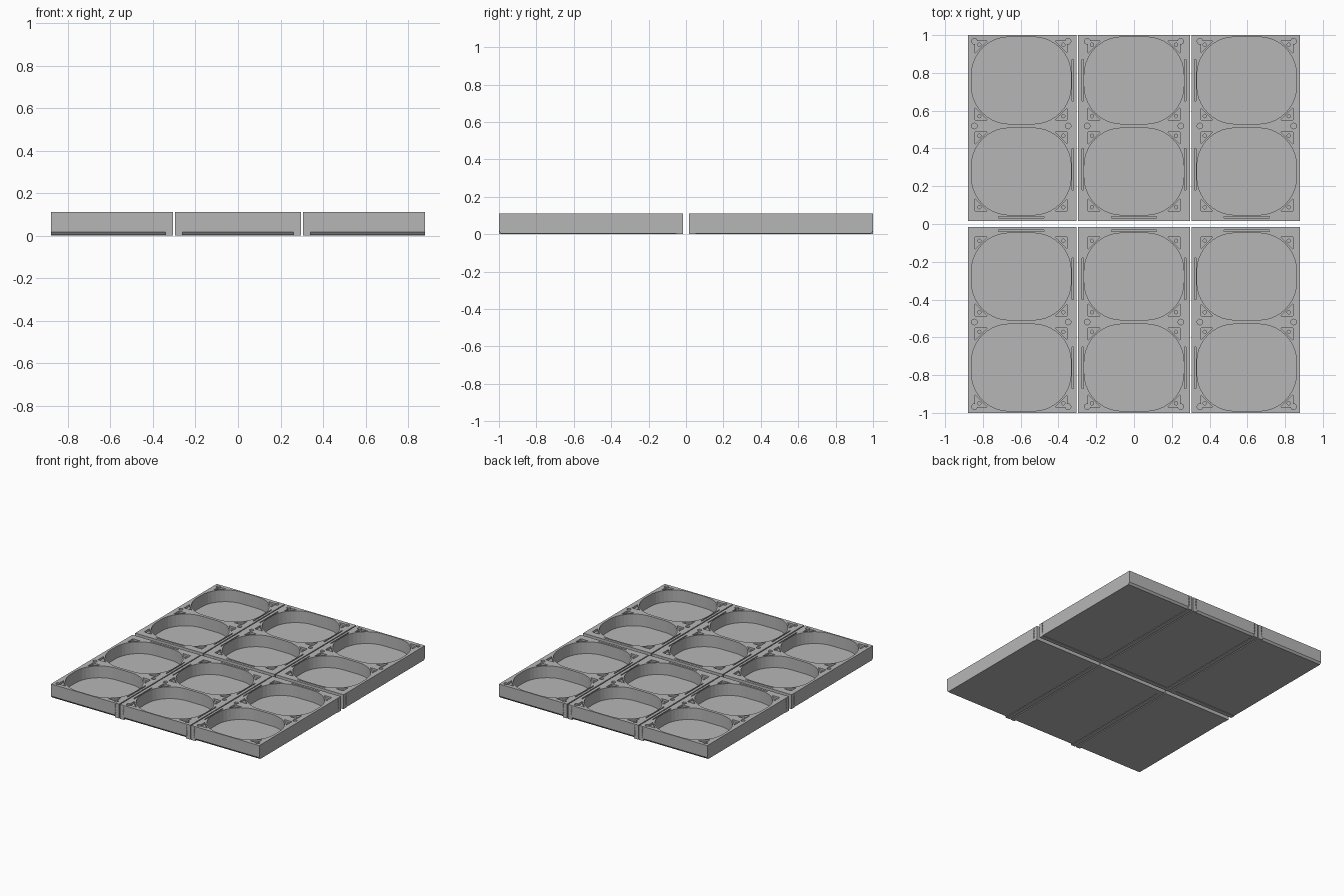
import bpy, bmesh, math

old = bpy.data.objects.get("Cube")
if old:
    bpy.data.objects.remove(old, do_unlink=True)

grey = bpy.data.materials.new("plain grey")
grey.use_nodes = True
COLOR = (0.47, 0.47, 0.47, 1)
grey.diffuse_color = COLOR
grey.node_tree.nodes["Principled BSDF"].inputs["Base Color"].default_value = COLOR

H = 0.11          # tray height
GAP = 0.016       # half gap between the two rows
FLOOR = 0.02
RADIUS = 0.2      # pocket corner radius


def prism(bm, pts, z0, z1):
    """Closed vertical prism over a counter-clockwise outline."""
    low = [bm.verts.new((x, y, z0)) for x, y in pts]
    top = [bm.verts.new((x, y, z1)) for x, y in pts]
    bm.faces.new(low[::-1])
    bm.faces.new(top)
    n = len(pts)
    for i in range(n):
        j = (i + 1) % n
        bm.faces.new((low[i], low[j], top[j], top[i]))


def box(bm, x0, x1, y0, y1, z0, z1):
    prism(bm, [(x0, y0), (x1, y0), (x1, y1), (x0, y1)], z0, z1)


def circle(cx, cy, r, n=16):
    return [(cx + r * math.cos(2 * math.pi * i / n),
             cy + r * math.sin(2 * math.pi * i / n)) for i in range(n)]


def rounded(cx, cy, w, h, r, steps=10):
    pts = []
    for q, (sx, sy) in enumerate([(1, 1), (-1, 1), (-1, -1), (1, -1)]):
        for i in range(steps + 1):
            a = (q + i / steps) * math.pi / 2
            pts.append((cx + sx * (w / 2 - r) + r * math.cos(a),
                        cy + sy * (h / 2 - r) + r * math.sin(a)))
    return pts


def make(name, bm):
    bmesh.ops.recalc_face_normals(bm, faces=bm.faces)
    mesh = bpy.data.meshes.new(name)
    bm.to_mesh(mesh)
    bm.free()
    mesh.materials.append(grey)
    ob = bpy.data.objects.new(name, mesh)
    bpy.context.collection.objects.link(ob)
    return ob


def cut(ob, bm):
    """Subtract the prisms in bm from an object."""
    cutter = make("cutter", bm)
    cutter.hide_render = True
    mod = ob.modifiers.new("cut", 'BOOLEAN')
    mod.operation = 'DIFFERENCE'
    mod.solver = 'EXACT'
    mod.object = cutter
    bpy.context.view_layer.objects.active = ob
    bpy.ops.object.modifier_apply(modifier=mod.name)
    bpy.data.objects.remove(cutter, do_unlink=True)


def tray_body(name, x0, x1, row):
    """Block whose outer bottom edge is chamfered."""
    bm = bmesh.new()
    profile = [(GAP, 0.003), (0.988, 0.003), (1, 0.018), (1, H), (GAP, H)]
    ends = [[bm.verts.new((x, row * y, z)) for y, z in profile] for x in (x0, x1)]
    n = len(profile)
    bm.faces.new(ends[0])
    bm.faces.new(ends[1][::-1])
    for i in range(n):
        j = (i + 1) % n
        bm.faces.new((ends[0][i], ends[0][j], ends[1][j], ends[1][i]))
    return make(name, bm)


def build_tray(label, x0, x1, px, row, seams):
    body = tray_body(label + "_tray", x0, x1, row)
    pockets, holes = bmesh.new(), bmesh.new()
    w, h = 0.527, 0.46
    for cy in (row * 0.76, row * 0.278):
        prism(pockets, rounded(px, cy, w, h, RADIUS), FLOOR, H + 0.05)
        # Corner recesses, each with a small screw hole
        for sx in (-1, 1):
            for sy in (-1, 1):
                bx, by = px + sx * w / 2, cy + sy * h / 2
                tri = [(bx - sx * a, by - sy * b)
                       for a, b in ((0.02, 0.02), (0.085, 0.02), (0.02, 0.085))]
                prism(pockets, tri if sx * sy > 0 else tri[::-1], H - 0.015, H + 0.05)
                prism(holes, circle(bx - sx * 0.041, by - sy * 0.041, 0.009, 12),
                      H - 0.05, H + 0.05)
    # Locating holes along both long edges
    for sx in (-1, 1):
        for y in (0.967, 0.519):
            prism(holes, circle(px + sx * 0.248, row * y, 0.015), H - 0.012, H + 0.05)
    # Latch slots beside the seams
    for s in seams:
        sx = px + s * (w / 2 + 0.008)
        for cy in (0.76, 0.29):
            box(holes, sx - 0.004, sx + 0.004, row * cy - 0.11, row * cy + 0.11,
                H - 0.03, H + 0.05)
    # Latch slot beside the gap between the rows
    ys = row * 0.036
    box(holes, px - 0.12, px + 0.12, ys - 0.003, ys + 0.003, H - 0.03, H + 0.05)
    # Columns of fine notches on the outer walls
    for k in range(7):
        z = 0.024 + k * 0.012
        for s in seams:
            x = (x1 - 0.028) if s > 0 else (x0 + 0.028)
            box(holes, x - 0.004, x + 0.004, row - 0.004, row + 0.004, z, z + 0.005)
        for edge in (x0, x1):
            if abs(edge) > 0.8:
                box(holes, edge - 0.004, edge + 0.004, row * 0.047 - 0.004,
                    row * 0.047 + 0.004, z, z + 0.005)
    cut(body, pockets)
    cut(body, holes)

    # Flat joint rails under the seams
    rails = bmesh.new()
    for s in seams:
        a, b = (x1 - 0.035, x1) if s > 0 else (x0, x0 + 0.035)
        box(rails, a, b, min(row, row * GAP), max(row, row * GAP), 0, 0.0185)
    box(rails, x0, x1, min(row * GAP, row * 0.05), max(row * GAP, row * 0.05), 0, 0.0185)
    make(label + "_joint_rails", rails)


COLUMNS = [("right", -0.88, -0.305, -0.597, (1,)),
           ("middle", -0.297, 0.297, 0.0, (-1, 1)),
           ("left", 0.305, 0.88, 0.597, (-1,))]
for row, row_name in ((-1, "front"), (1, "back")):
    for col, x0, x1, px, seams in COLUMNS:
        build_tray(row_name + "_" + col, x0, x1, px, row, seams)
